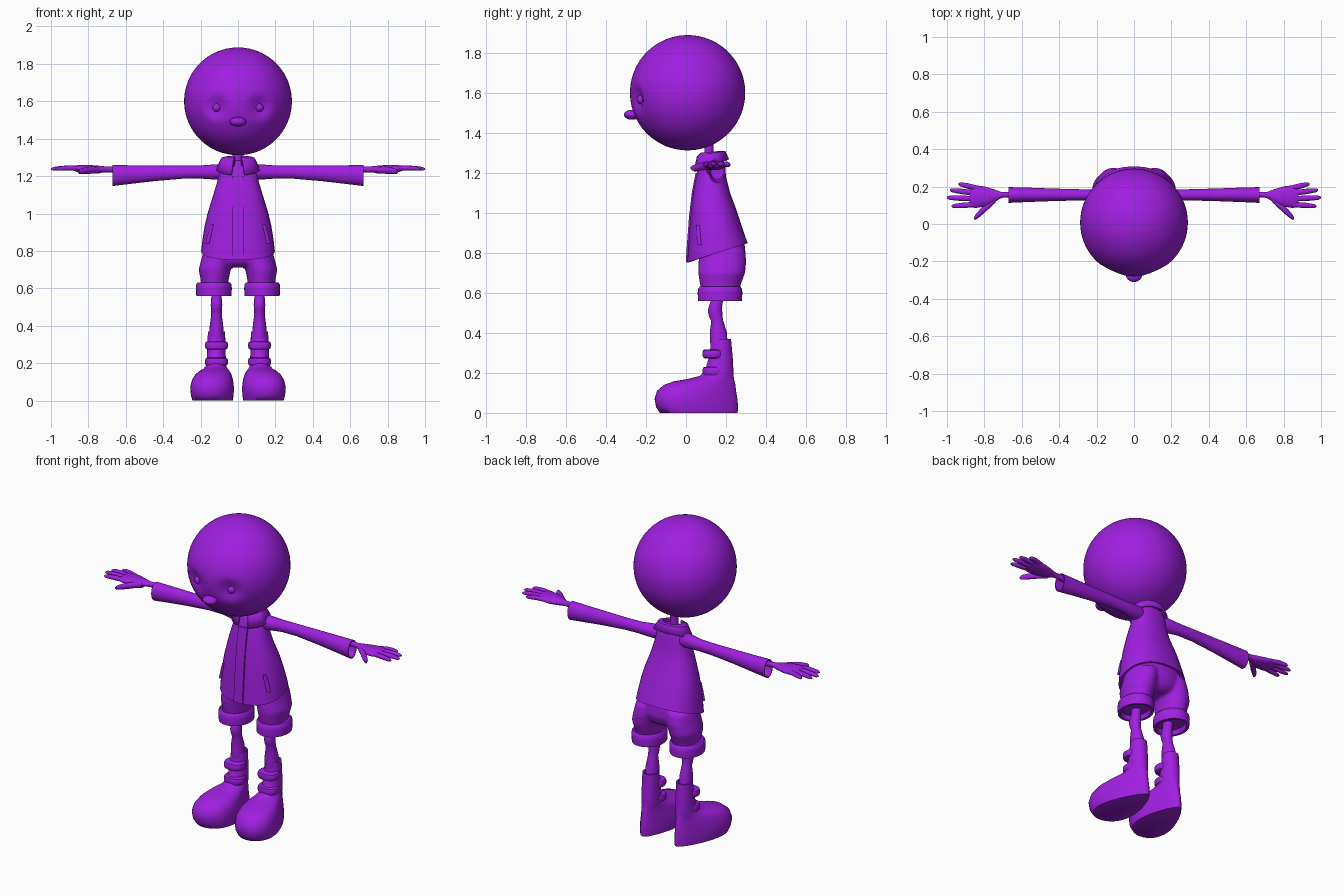
import bpy, bmesh, math
from mathutils import Vector

purple = bpy.data.materials.new("purple")
purple.diffuse_color = (0.35, 0.014, 0.75, 1)


def finish(name, bm, mirror=False, angle=40):
    bmesh.ops.recalc_face_normals(bm, faces=bm.faces)
    me = bpy.data.meshes.new(name)
    bm.to_mesh(me)
    bm.free()
    me.shade_smooth()
    me.set_sharp_from_angle(angle=math.radians(angle))
    me.materials.append(purple)
    ob = bpy.data.objects.new(name, me)
    bpy.context.collection.objects.link(ob)
    if mirror:
        ob.modifiers.new("mirror", "MIRROR").use_mirror_merge = False
    return ob


def loft(name, *tubes, mirror=False, closed=True, angle=40):
    """Skin one or more stacks of rings, capping closed ones."""
    bm = bmesh.new()
    for rings in tubes:
        rows = [[bm.verts.new(p) for p in r] for r in rings]
        n = len(rows[0])
        for a, b in zip(rows, rows[1:]):
            for i in range(n if closed else n - 1):
                j = (i + 1) % n
                bm.faces.new((a[i], a[j], b[j], b[i]))
        if closed:
            bm.faces.new(rows[0])
            bm.faces.new(rows[-1])
    return finish(name, bm, mirror, angle)


def angles(n):
    return [2 * math.pi * i / n for i in range(n)]


def power(v, p):
    return math.copysign(abs(v) ** p, v)


def ring_z(cx, cy, z, rx, ry, tilt=0, p=1, n=32):
    return [(cx + rx * power(math.sin(a), p), cy - ry * power(math.cos(a), p),
             z - tilt * power(math.cos(a), p)) for a in angles(n)]


def ring_x(x, cy, cz, ry, rz, n=24):
    return [(x, cy + ry * math.cos(a), cz + rz * math.sin(a)) for a in angles(n)]


def ball(name, centre, radii, mirror=False, seg=24, dent=None):
    bm = bmesh.new()
    bmesh.ops.create_uvsphere(bm, u_segments=seg, v_segments=seg * 2 // 3, radius=1)
    for v in bm.verts:
        v.co = Vector(c + r * q for c, r, q in zip(centre, radii, v.co))
    if dent:
        dent(bm)
    return finish(name, bm, mirror)


# Head with shallow eye sockets
def sockets(bm):
    for v in bm.verts:
        for s in (-1, 1):
            d = (v.co - Vector((s * 0.115, -0.25, 1.57))).length / 0.085
            if d < 1:
                v.co.y += 0.032 * (1 - d * d) ** 2


ball("head", (0, 0.008, 1.60), (0.288, 0.288, 0.288), seg=64, dent=sockets)
ball("eye", (0.114, -0.226, 1.566), (0.022, 0.02, 0.022), mirror=True)
ball("nose", (0, -0.27, 1.49), (0.044, 0.04, 0.025))
loft("neck", [ring_z(0, 0.115, z, 0.023, 0.023) for z in (1.2, 1.37)])

# Jacket body with tilted hem and a hollow underside
jacket = [(0.88, 0.175, 0.03, 0.27, 0.04), (0.80, 0.186, 0.017, 0.296, 0.047),
          (0.80, 0.197, 0.005, 0.308, 0.048), (0.86, 0.19, 0.01, 0.29, 0.04),
          (0.93, 0.179, 0.016, 0.27, 0.03), (1.00, 0.163, 0.022, 0.25, 0.02),
          (1.10, 0.132, 0.035, 0.22, 0), (1.18, 0.108, 0.05, 0.20, 0),
          (1.24, 0.10, 0.065, 0.195, 0), (1.272, 0.08, 0.08, 0.185, 0),
          (1.285, 0.045, 0.095, 0.165, 0)]
loft("jacket", [ring_z(0, (f + b) / 2, z, rx, (b - f) / 2, t, 0.87)
                for z, rx, f, b, t in jacket])

# Front button strip and slanted pocket welts
strip = [(0.754, 0.005), (0.82, 0.009), (0.98, 0.021), (1.1, 0.035), (1.2, 0.054)]
loft("front_placket", [[(-0.03, y + 0.02, z), (-0.03, y - 0.006, z),
                        (0.03, y - 0.006, z), (0.03, y + 0.02, z)] for z, y in strip])
loft("pocket_welt", [ring_z(x, y, z, 0.012, 0.012, n=12) for x, y, z in
                     ((0.162, 0.067, 0.84), (0.15, 0.065, 0.89), (0.136, 0.063, 0.94))], mirror=True)

# Folded collar, open at the front
rows = []
for rx, ry, z, drop in ((0.058, 0.05, 1.25, 0.01), (0.062, 0.055, 1.30, 0.005),
                        (0.085, 0.068, 1.292, 0.012), (0.114, 0.085, 1.235, 0.03)):
    row = []
    for i in range(33):
        a = 0.3 + (2 * math.pi - 0.6) * i / 32
        row.append((rx * math.sin(a), 0.125 - ry * math.cos(a), z - drop * math.cos(a)))
    rows.append(row)
collar = loft("collar", rows, closed=False)
solid = collar.modifiers.new("thickness", "SOLIDIFY")
solid.thickness, solid.offset = 0.012, 0

# Sleeves flaring to an open cuff
sleeve = [(0.04, 0.13, 1.225, 0.035, 0.04), (0.1, 0.142, 1.222, 0.042, 0.042),
          (0.2, 0.153, 1.222, 0.03, 0.035), (0.3, 0.156, 1.221, 0.03, 0.035),
          (0.45, 0.156, 1.215, 0.034, 0.042), (0.58, 0.156, 1.208, 0.039, 0.05),
          (0.67, 0.155, 1.203, 0.042, 0.056), (0.67, 0.155, 1.203, 0.036, 0.049),
          (0.58, 0.156, 1.208, 0.032, 0.042)]
loft("sleeve", [ring_x(*s) for s in sleeve], mirror=True)

# Hands: palm, four fingers and a thumb
palm = [(0.57, 0.156, 1.23, 0.018, 0.018), (0.68, 0.157, 1.236, 0.014, 0.016),
        (0.71, 0.155, 1.236, 0.016, 0.016), (0.75, 0.15, 1.236, 0.036, 0.02),
        (0.80, 0.147, 1.237, 0.054, 0.023), (0.85, 0.146, 1.24, 0.061, 0.02),
        (0.88, 0.146, 1.24, 0.052, 0.012)]
loft("palm", [ring_x(*p) for p in palm], mirror=True)


def digit(name, pts, r):
    (x0, y0, z0), (x1, y1, z1) = pts
    rings = []
    for t, k in ((0, 1), (0.3, 1.0), (0.5, 1.08), (0.75, 0.95), (0.93, 0.75), (1, 0.3)):
        rings.append(ring_x(x0 + (x1 - x0) * t, y0 + (y1 - y0) * t,
                            z0 + (z1 - z0) * t + 0.004 * math.sin(math.pi * t),
                            r * k, r * k * 0.9, n=12))
    loft(name, rings, mirror=True)


for i, (yb, xt, yt) in enumerate(((0.19, 0.937, 0.214), (0.163, 0.985, 0.182),
                                  (0.134, 1.0, 0.141), (0.106, 0.975, 0.095))):
    digit(f"finger_{i + 1}", ((0.83, yb, 1.24), (xt, yt, 1.238)), 0.014)
digit("thumb", ((0.74, 0.135, 1.232), (0.855, 0.03, 1.222)), 0.02)

# Shorts: pelvis and thighs blended into one skin
pelvis = [(0.712, 0.05, 0.07), (0.735, 0.13, 0.1), (0.78, 0.178, 0.117),
          (0.84, 0.172, 0.112), (0.88, 0.15, 0.1)]
thigh = [(0.585, 0.128, 0.17, 0.075, 0.09), (0.64, 0.125, 0.172, 0.074, 0.102),
         (0.70, 0.125, 0.178, 0.086, 0.118), (0.76, 0.11, 0.182, 0.085, 0.12),
         (0.82, 0.1, 0.182, 0.08, 0.112)]
shorts = loft("shorts", [ring_z(0, 0.182, z, rx, ry) for z, rx, ry in pelvis],
              *[[ring_z(s * x, y, z, rx, ry) for z, x, y, rx, ry in thigh] for s in (-1, 1)])
skin = shorts.modifiers.new("blend", "REMESH")
skin.mode, skin.voxel_size, skin.use_smooth_shade = "VOXEL", 0.01, True
soft = shorts.modifiers.new("soften", "SMOOTH")
soft.factor, soft.iterations = 0.5, 6

# Turned-up cuffs
cuff = [(0.585, 0.07, 0.085), (0.56, 0.078, 0.095), (0.56, 0.094, 0.109), (0.6, 0.096, 0.112),
        (0.622, 0.094, 0.109), (0.632, 0.086, 0.1), (0.632, 0.07, 0.085)]
loft("shorts_cuff", [ring_z(0.129, 0.17, z, rx, ry) for z, rx, ry in cuff], mirror=True)

# Thin legs with a knee bump
leg = [(0.33, 0.165, 0.038, 0.043), (0.4, 0.162, 0.036, 0.043), (0.46, 0.156, 0.028, 0.03),
       (0.485, 0.148, 0.029, 0.034), (0.51, 0.145, 0.031, 0.036), (0.535, 0.148, 0.029, 0.033),
       (0.56, 0.155, 0.027, 0.03), (0.66, 0.158, 0.03, 0.032)]
loft("leg", [ring_z(0.115, y, z, rx, ry) for z, y, rx, ry in leg], mirror=True)


# Boots: egg-shaped slices, wide at the toe
def boot_ring(z, front, back, wf, wb):
    pts = []
    for a in angles(40):
        t = (1 + math.cos(a)) / 2
        x = 0.115 + 0.035 * t * (wf - 0.045) / 0.11
        pts.append((x + (wb + (wf - wb) * t) * math.sin(a),
                    (front + back) / 2 - (back - front) / 2 * math.cos(a), z))
    return pts


boot = [(0, -0.13, 0.258, 0.142, 0.058), (0.03, -0.15, 0.26, 0.151, 0.06),
        (0.07, -0.157, 0.257, 0.155, 0.06), (0.11, -0.145, 0.25, 0.145, 0.058),
        (0.14, -0.11, 0.247, 0.125, 0.056), (0.158, -0.06, 0.243, 0.1, 0.055),
        (0.17, 0.01, 0.24, 0.075, 0.053), (0.185, 0.07, 0.238, 0.058, 0.052),
        (0.21, 0.095, 0.237, 0.052, 0.051), (0.27, 0.112, 0.234, 0.048, 0.05),
        (0.37, 0.13, 0.225, 0.045, 0.047), (0.37, 0.138, 0.217, 0.036, 0.038),
        (0.34, 0.138, 0.217, 0.036, 0.038)]
loft("boot", [boot_ring(*b) for b in boot], mirror=True, angle=60)

# Padded boot straps
for name, zc in (("upper_boot_strap", 0.295), ("lower_boot_strap", 0.208)):
    loft(name, [ring_z(0.115, 0.135, zc + dz, 0.061 * k, 0.052 * k, p=0.8) for dz, k in
                ((-0.022, 0.8), (-0.018, 0.94), (-0.009, 1), (0.009, 1), (0.018, 0.94), (0.022, 0.8))],
         mirror=True)
